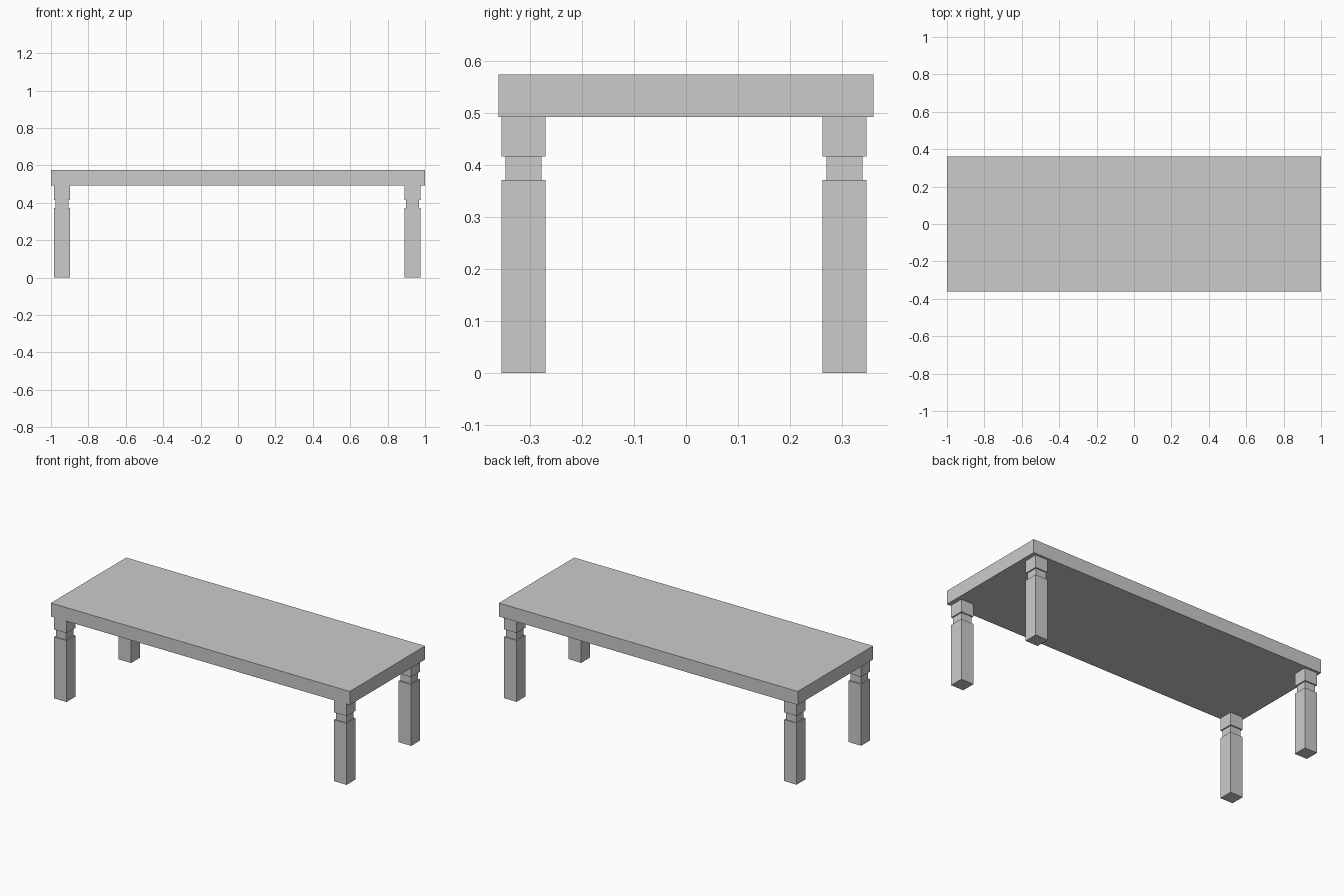
import bpy, bmesh

if "Cube" in bpy.data.objects:
    bpy.data.objects.remove(bpy.data.objects["Cube"])

TOP_LOW, TOP_HIGH = 0.492, 0.574

def stacked_square(name, sections, location):
    """Closed square-section solid; sections are (half x, half y, z)."""
    bm = bmesh.new()
    rings = [[bm.verts.new((sx * hx, sy * hy, z))
              for sx, sy in ((-1, -1), (1, -1), (1, 1), (-1, 1))]
             for hx, hy, z in sections]
    for a, b in zip(rings, rings[1:]):
        for i in range(4):
            j = (i + 1) % 4
            bm.faces.new((a[i], a[j], b[j], b[i]))
    bm.faces.new(rings[0][::-1])
    bm.faces.new(rings[-1])
    bmesh.ops.recalc_face_normals(bm, faces=bm.faces)
    mesh = bpy.data.meshes.new(name)
    bm.to_mesh(mesh)
    bm.free()
    obj = bpy.data.objects.new(name, mesh)
    obj.location = location
    bpy.context.collection.objects.link(obj)
    return obj

# Table top slab
stacked_square("table_top", [(1.0, 0.36, TOP_LOW), (1.0, 0.36, TOP_HIGH)], (0, 0, 0))

# Square legs with a recessed neck below the top block
W, N = 0.042, 0.0345
leg_profile = [(W, W, 0), (W, W, 0.371), (N, N, 0.371),
               (N, N, 0.416), (W, W, 0.416), (W, W, TOP_LOW)]
for side, x in (("left", -0.941), ("right", 0.933)):
    for end, y in (("front", -0.3125), ("back", 0.3045)):
        stacked_square(f"{end}_{side}_leg", leg_profile, (x, y, 0))
